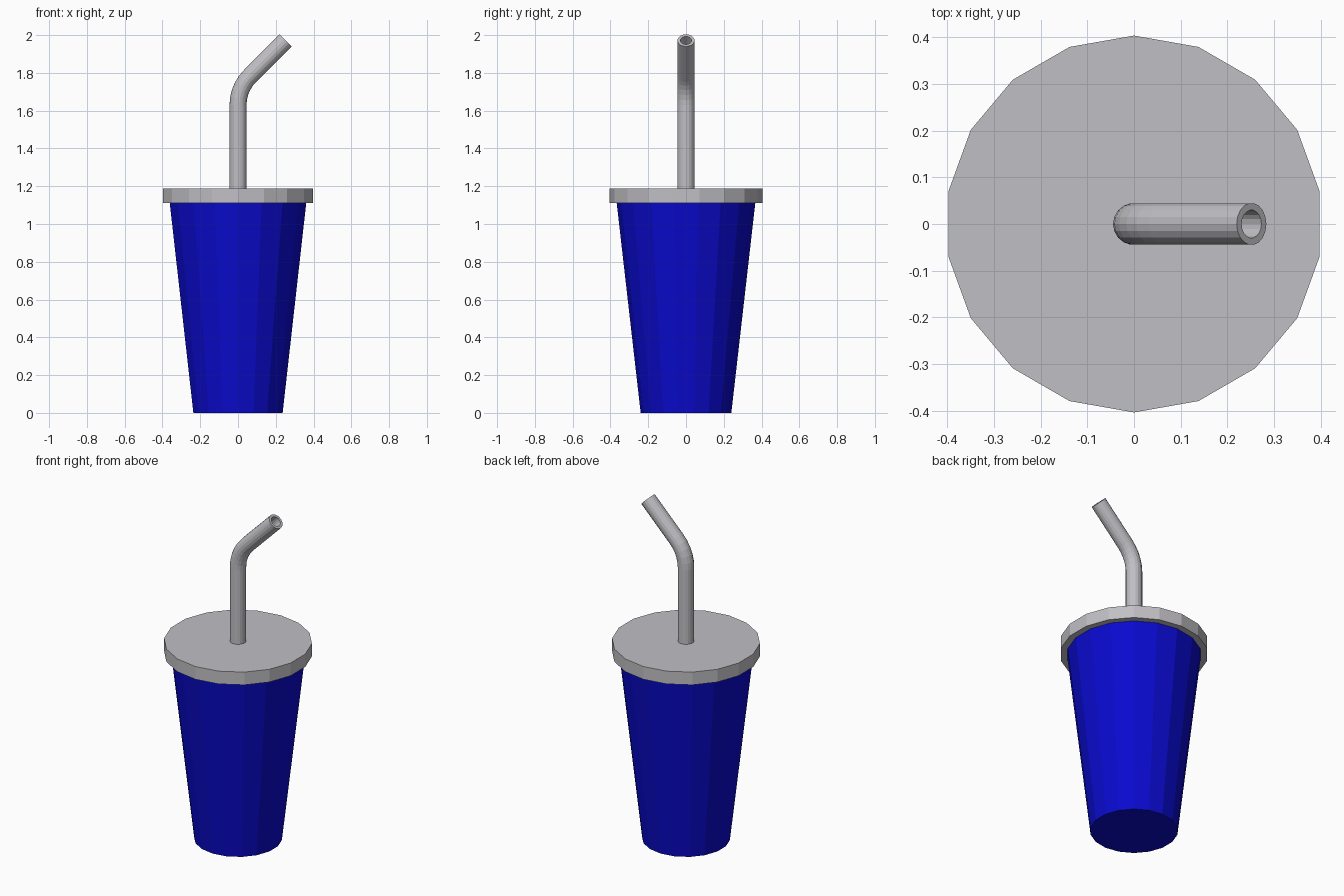
import bpy, bmesh
from math import sin, cos, pi, radians, tan
from mathutils import Vector

if "Cube" in bpy.data.objects:
    bpy.data.objects.remove(bpy.data.objects["Cube"])


def material(name, rgb):
    m = bpy.data.materials.new(name)
    m.diffuse_color = (*rgb, 1)
    m.use_nodes = True
    m.node_tree.nodes["Principled BSDF"].inputs["Base Color"].default_value = m.diffuse_color
    return m


blue = material("cup blue", (0.003, 0.003, 0.62))
grey = material("light grey", (0.53, 0.52, 0.55))
SIDES = 18


def finish(name, bm, mat):
    bmesh.ops.recalc_face_normals(bm, faces=bm.faces)
    me = bpy.data.meshes.new(name)
    bm.to_mesh(me)
    bm.free()
    me.materials.append(mat)
    ob = bpy.data.objects.new(name, me)
    bpy.context.collection.objects.link(ob)
    return ob


def bridge(bm, a, b):
    n = len(a)
    for i in range(n):
        bm.faces.new((a[i], a[(i + 1) % n], b[(i + 1) % n], b[i]))


def tapered(name, r0, z0, r1, z1, mat):
    """Closed faceted cone frustum with a corner pointing at +y."""
    bm = bmesh.new()
    rings = [[bm.verts.new((r * sin(2 * pi * i / SIDES), r * cos(2 * pi * i / SIDES), z))
              for i in range(SIDES)] for r, z in ((r0, z0), (r1, z1))]
    bridge(bm, *rings)
    for ring in rings:
        bm.faces.new(ring)
    return finish(name, bm, mat)


# Cup body and lid
tapered("cup", 0.24, 0, 0.367, 1.112, blue)
tapered("lid", 0.404, 1.11, 0.404, 1.187, grey)

# Bent straw: centre path with tilt angle at each point
bend, corner_z, t = radians(45), 1.72, 0.09
R = t / tan(bend / 2)
path = [(0, 1.18, 0)]
STEPS = 5
for i in range(STEPS + 1):
    a = bend * i / STEPS
    path.append((R * (1 - cos(a)), corner_z - t + R * sin(a), a))
path.append((0.252, corner_z + 0.252, bend))


def tube_rings(bm, radius):
    rings = []
    for x, z, a in path:
        across = Vector((cos(a), 0, -sin(a)))
        rings.append([bm.verts.new(Vector((x, 0, z))
                      + across * radius * cos(2 * pi * k / SIDES)
                      + Vector((0, radius * sin(2 * pi * k / SIDES), 0)))
                      for k in range(SIDES)])
    for p, q in zip(rings, rings[1:]):
        bridge(bm, p, q)
    return rings


bm = bmesh.new()
outer, inner = tube_rings(bm, 0.045), tube_rings(bm, 0.03)
bridge(bm, outer[-1], inner[-1])   # open rim
bridge(bm, outer[0], inner[0])
straw = finish("straw", bm, grey)
